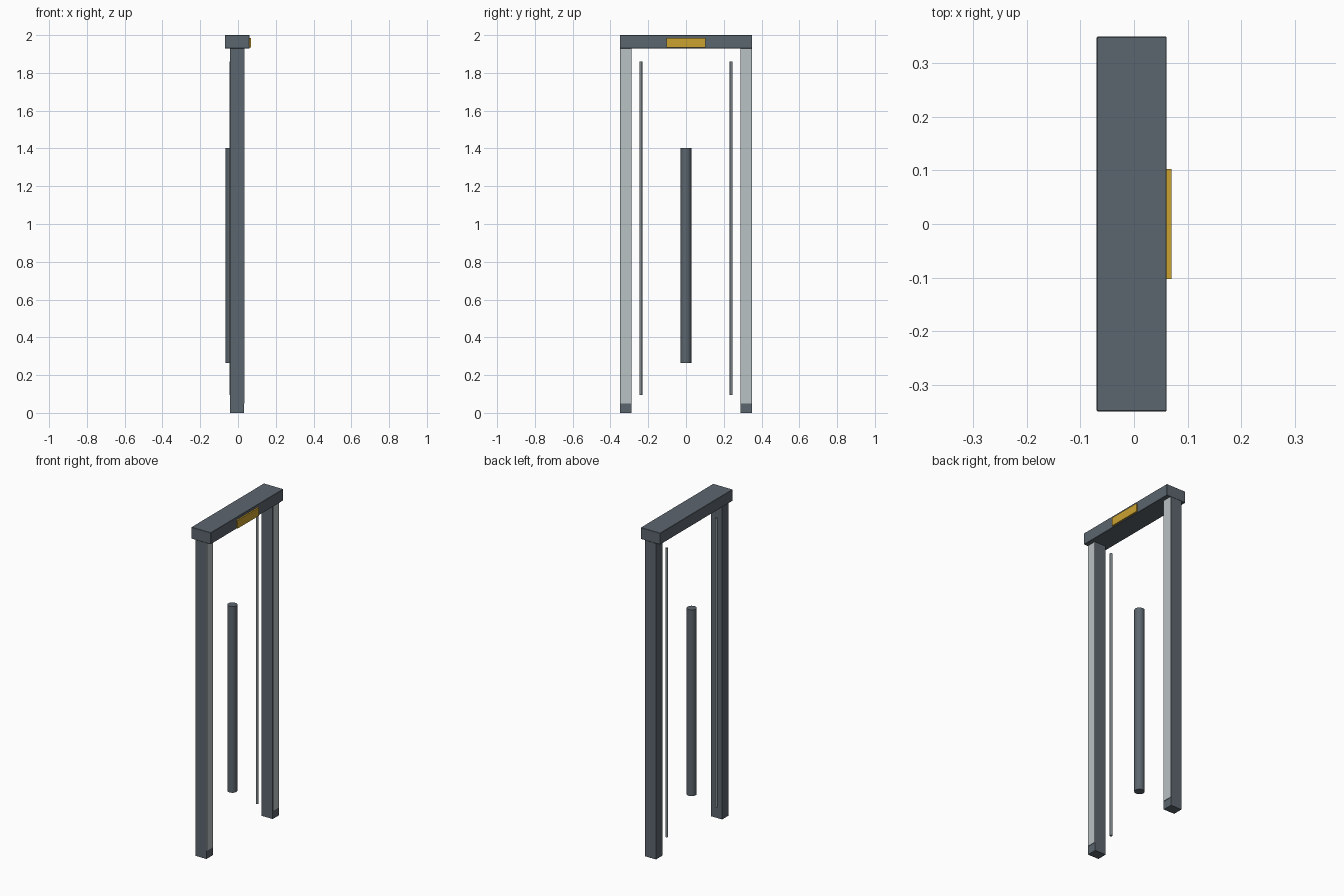
import bpy
import math

if "Cube" in bpy.data.objects:
    bpy.data.objects.remove(bpy.data.objects["Cube"])


def material(name, rgb):
    m = bpy.data.materials.new(name)
    m.diffuse_color = (*rgb, 1.0)
    m.use_nodes = True
    m.node_tree.nodes["Principled BSDF"].inputs["Base Color"].default_value = m.diffuse_color
    return m


slate = material("slate grey", (0.107, 0.132, 0.156))
glass = material("pale lens", (0.49, 0.54, 0.55))
metal = material("mid grey", (0.22, 0.25, 0.27))
amber = material("amber", (0.60, 0.36, 0.03))


def box(name, x, y, z, mat, bevel=0.0):
    """Box spanning the given (min, max) ranges."""
    spans = (x, y, z)
    bpy.ops.mesh.primitive_cube_add(size=1, location=[(a + b) / 2 for a, b in spans])
    ob = bpy.context.object
    ob.name = name
    ob.scale = [b - a for a, b in spans]
    bpy.ops.object.transform_apply(location=False, rotation=False, scale=True)
    ob.data.materials.append(mat)
    if bevel:
        mod = ob.modifiers.new("soft edge", 'BEVEL')
        mod.width = bevel
        mod.segments = 1
    return ob


def rod(name, x, y, z, radius, sides, mat):
    """Upright cylinder spanning the z range."""
    bpy.ops.mesh.primitive_cylinder_add(vertices=sides, radius=radius, depth=z[1] - z[0],
                                        location=(x, y, (z[0] + z[1]) / 2))
    ob = bpy.context.object
    ob.name = name
    ob.data.materials.append(mat)
    bpy.ops.object.shade_smooth_by_angle(angle=math.radians(40))
    return ob


# Header beam with its status light
box("header_beam", (-0.07, 0.061), (-0.35, 0.35), (1.93, 2.0), slate, 0.0015)
box("status_light", (0.061, 0.07), (-0.103, 0.103), (1.934, 1.984), amber)

# Side posts, each with a lens strip and a thin wire rod
for side, label in ((-1, "front"), (1, "back")):
    y = sorted((side * 0.289, side * 0.35))
    box(label + "_post", (-0.042, 0.032), y, (0.0, 1.93), slate)
    lens_y = (y[0] + 0.002, y[1] - 0.002)
    box(label + "_lens", (0.03, 0.035), lens_y, (0.05, 1.93), glass)
    rod(label + "_rod", -0.038, side * 0.239, (0.095, 1.86), 0.0075, 12, metal)

# Central upright handle
rod("centre_handle", -0.038, 0.0, (0.265, 1.402), 0.028, 20, slate)
